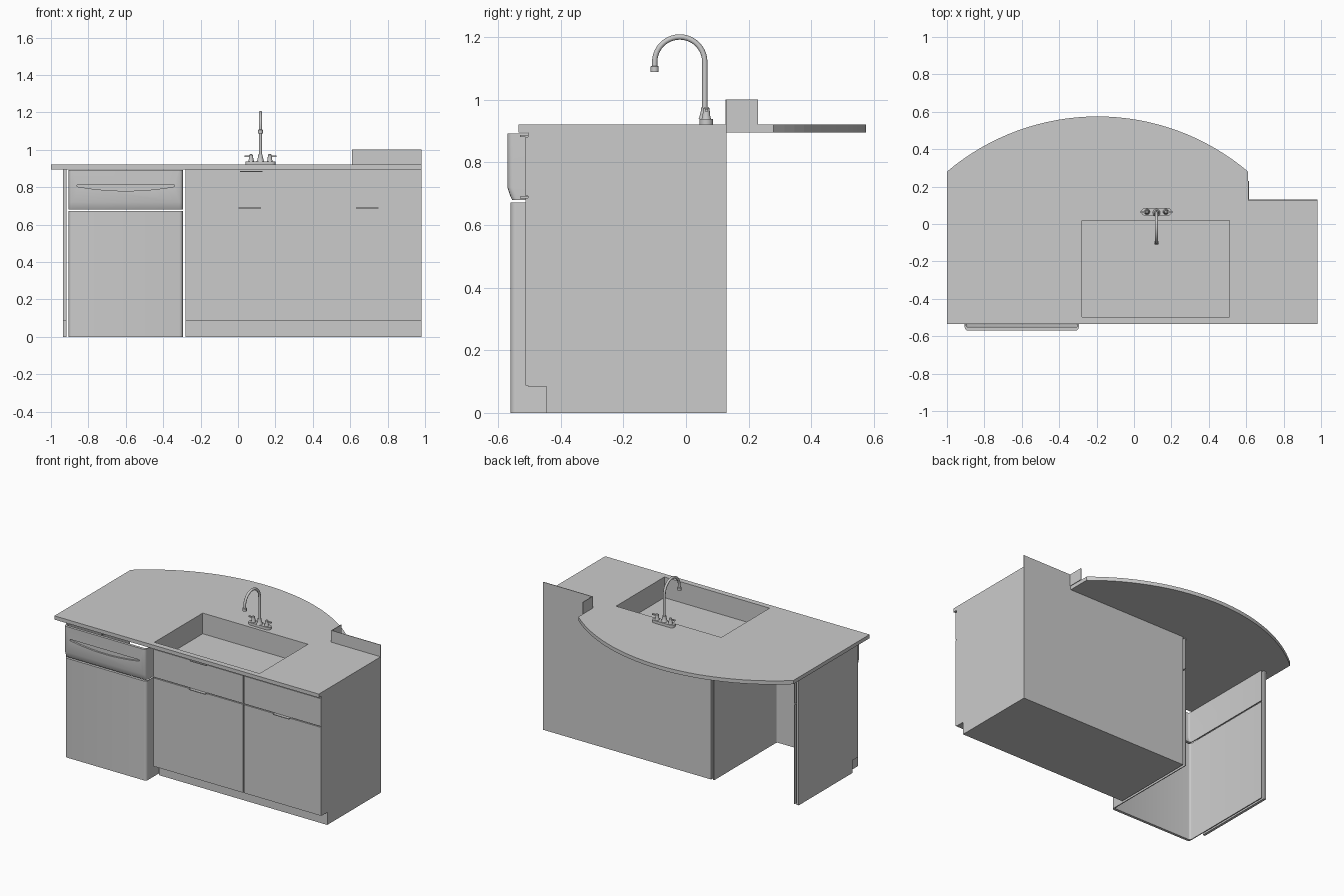
import bpy, bmesh, math
from mathutils import Vector

if "Cube" in bpy.data.objects:
    bpy.data.objects.remove(bpy.data.objects["Cube"])

grey = bpy.data.materials.new("plain_grey")
grey.diffuse_color = (0.6, 0.6, 0.6, 1)
grey.use_nodes = True
grey.node_tree.nodes["Principled BSDF"].inputs["Base Color"].default_value = grey.diffuse_color


def finish(name, bm, smooth=False):
    bmesh.ops.recalc_face_normals(bm, faces=bm.faces)
    me = bpy.data.meshes.new(name)
    bm.to_mesh(me)
    bm.free()
    ob = bpy.data.objects.new(name, me)
    bpy.context.collection.objects.link(ob)
    me.materials.append(grey)
    if smooth:
        bpy.ops.object.select_all(action='DESELECT')
        ob.select_set(True)
        bpy.context.view_layer.objects.active = ob
        bpy.ops.object.shade_smooth_by_angle(angle=math.radians(35))
    return ob


def loft(name, rings, smooth=False):
    """Skin a list of closed rings and cap both ends."""
    bm = bmesh.new()
    vs = [[bm.verts.new(p) for p in r] for r in rings]
    n = len(rings[0])
    for a, b in zip(vs, vs[1:]):
        for i in range(n):
            j = (i + 1) % n
            bm.faces.new((a[i], a[j], b[j], b[i]))
    bm.faces.new(vs[0])
    bm.faces.new(vs[-1])
    return finish(name, bm, smooth)


def box(name, x0, x1, y0, y1, z0, z1):
    plan = [(x0, y0), (x1, y0), (x1, y1), (x0, y1)]
    return loft(name, [[(x, y, z) for x, y in plan] for z in (z0, z1)])


def side_prism(name, x0, x1, profile):
    return loft(name, [[(x, y, z) for y, z in profile] for x in (x0, x1)])


def lathe(name, x, y, profile, n=16):
    """Upright turned part from (radius, z) pairs."""
    return loft(name, [[(x + r * math.cos(2 * math.pi * i / n), y + r * math.sin(2 * math.pi * i / n), z)
                        for i in range(n)] for r, z in profile], True)


def tube(name, path, radius, n=12):
    """Round tube along a path lying in a plane of constant x."""
    pts = [Vector(p) for p in path]
    rings = []
    for i, p in enumerate(pts):
        t = (pts[min(i + 1, len(pts) - 1)] - pts[max(i - 1, 0)]).normalized()
        u = Vector((1, 0, 0))
        v = t.cross(u)
        rings.append([p + radius * (math.cos(a) * u + math.sin(a) * v)
                      for a in (2 * math.pi * k / n for k in range(n))])
    return loft(name, rings, True)


def cut(ob, cutter):
    m = ob.modifiers.new("cut", 'BOOLEAN')
    m.operation = 'DIFFERENCE'
    m.solver = 'EXACT'
    m.object = cutter
    cutter.hide_render = True
    cutter.hide_viewport = True
    cutter.display_type = 'WIRE'


# Countertop with a bowed bar edge at the back
half, rise = 0.805, 0.295
R = (half ** 2 + rise ** 2) / (2 * rise)
sweep = math.asin(half / R)
arc = [(-0.195 + R * math.sin(a), 0.575 - R + R * math.cos(a))
       for a in (sweep * (1 - 2 * i / 32) for i in range(33))]
plan = [(-1, -0.535), (0.98, -0.535), (0.98, 0.13), (0.61, 0.13)] + arc
countertop = loft("countertop", [[(x, y, z) for x, y in plan] for z in (0.895, 0.92)])

# Sink cabinet with toe kick, and the side panel on the far left
body = [(-0.505, 0.085), (-0.445, 0.085), (-0.445, 0), (0.13, 0), (0.13, 0.895), (-0.505, 0.895)]
cabinet = side_prism("sink_cabinet", -0.28, 0.98, body)
side_prism("left_end_panel", -0.935, -0.918, body)

# Sink basin sunk through the top into the cabinet
basin = box("basin_cutter", -0.28 + 0.002, 0.51, -0.497, 0.02, 0.78, 1.0)
cut(countertop, basin)
cut(cabinet, basin)

# Drawer fronts, doors and finger pulls
for side, (x0, x1) in {"left": (-0.272, 0.397), "right": (0.403, 0.98)}.items():
    box(side + "_door", x0, x1, -0.513, -0.504, 0.088, 0.686)
    box(side + "_drawer_front", x0, x1, -0.513, -0.504, 0.692, 0.88)
    mid = (x0 + x1) / 2
    box(side + "_door_pull", mid - 0.06, mid + 0.06, -0.53, -0.504, 0.685, 0.690)
box("drawer_pull", 0.01, 0.13, -0.53, -0.504, 0.881, 0.887)


# Dishwasher: open-backed shell with rounded front corners
def shell_ring(z, front, x0=-0.905, x1=-0.295):
    def path(inset, r):
        left, right, f = x0 + inset, x1 - inset, front + inset * 3
        pts = [(left, 0.13)]
        for cx, start in ((left + r, 180), (right - r, 270)):
            for k in range(5):
                a = math.radians(start + 22.5 * k)
                pts.append((cx + r * math.cos(a), f + r + r * math.sin(a)))
        return pts + [(right, 0.13)]
    return [(x, y, z) for x, y in path(0, 0.018) + path(0.006, 0.012)[::-1]]


loft("dishwasher_door", [shell_ring(0, -0.56), shell_ring(0.672, -0.56)], True)
control = loft("dishwasher_control_panel",
               [shell_ring(z, f) for z, f in ((0.68, -0.555), (0.69, -0.56), (0.72, -0.57), (0.892, -0.57))], True)

# Crescent hand grip recessed in the control panel
grip = [(-0.86, 0.812), (-0.34, 0.812)]
grip += [(-0.6 + 0.26 * t, 0.803 - 0.023 * (1 - t * t)) for t in (1 - i / 8 for i in range(17))]
cutter = loft("grip_cutter", [[(x, y, z) for x, z in grip] for y in (-0.6, -0.558)])
cut(control, cutter)

# Thin splash guard, turning back at the step of the top
box("splash_back", 0.61, 0.98, 0.126, 0.13, 0.92, 1.0)
box("splash_return", 0.61, 0.614, 0.126, 0.23, 0.92, 1.0)

# Faucet base plate with rounded ends
fx, fy = 0.12, 0.065
oval = [(fx + (0.057 if math.cos(a) > 0 else -0.057) + 0.024 * math.cos(a), fy + 0.022 * math.sin(a))
        for a in (2 * math.pi * (i + 0.5) / 24 for i in range(24))]
loft("faucet_base", [[(x, y, z) for x, y in oval] for z in (0.92, 0.938)], True)

# Faucet body, gooseneck and spout tip
lathe("faucet_body", fx, fy - 0.005, [(0.02, 0.938), (0.017, 0.945), (0.012, 0.965), (0.012, 0.975)])
neck = [(fx, 0.06, 0.96), (fx, 0.06, 1.04)]
neck += [(fx, -0.02 + 0.08 * math.cos(a), 1.12 + 0.08 * math.sin(a))
         for a in (math.pi * i / 20 for i in range(21))]
tube("faucet_neck", neck + [(fx, -0.1, 1.095)], 0.0085)
lathe("spout_tip", fx, -0.1, [(0.013, 1.088), (0.013, 1.106), (0.0085, 1.108)])

# Faucet taps with outward levers
for name, s in (("left", -1), ("right", 1)):
    tx = fx + s * 0.05
    lathe(name + "_tap", tx, fy, [(0.015, 0.938), (0.012, 0.95), (0.010, 0.972), (0.006, 0.976)])
    x0, x1 = sorted((tx, tx + s * 0.035))
    box(name + "_tap_lever", x0, x1, fy - 0.005, fy + 0.005, 0.962, 0.970)
